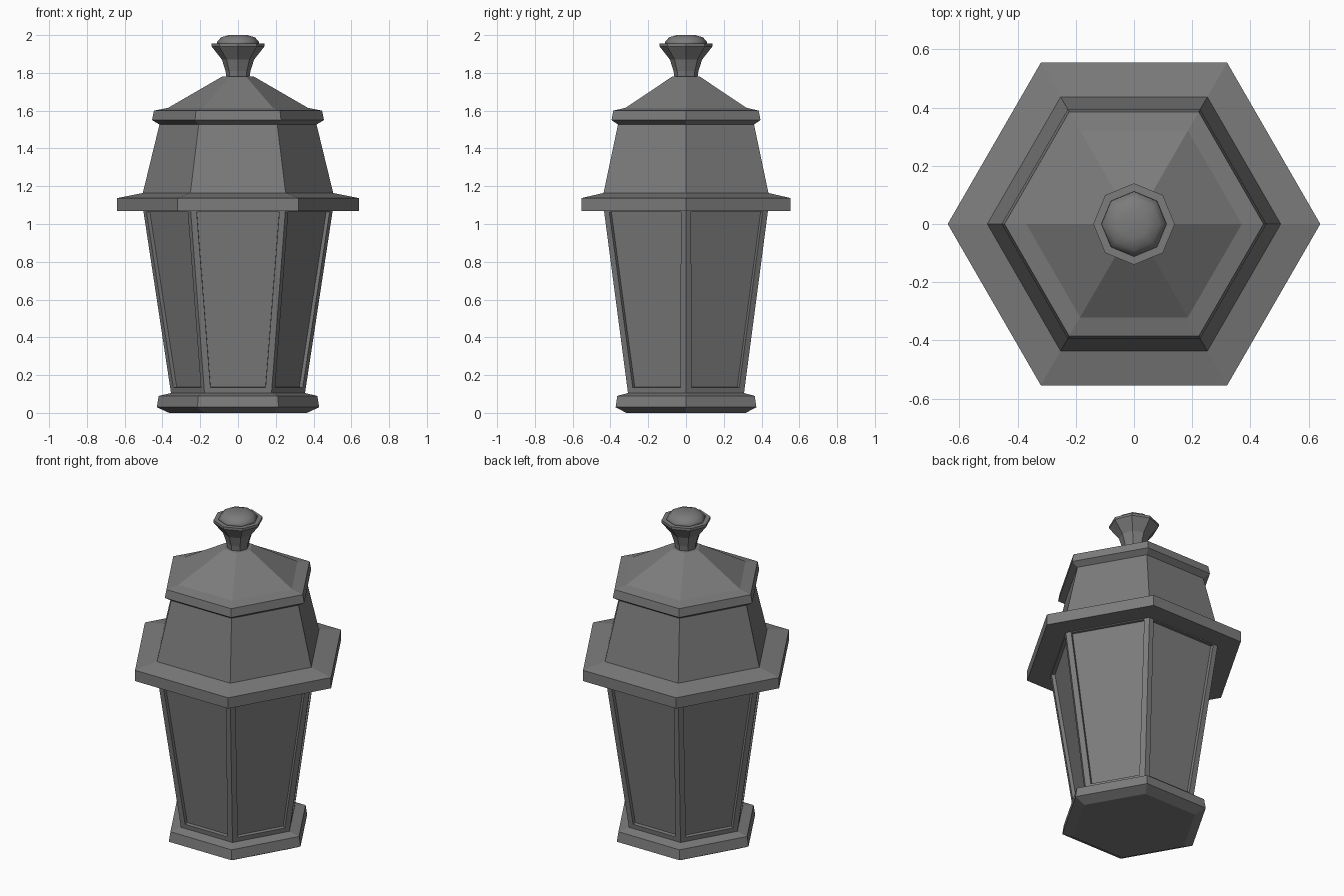
import bpy, bmesh
from math import cos, sin, tau

cube = bpy.data.objects.get("Cube")
if cube:
    bpy.data.objects.remove(cube)

grey = bpy.data.materials.new("dark grey metal")
grey.use_nodes = True
colour = (0.2, 0.2, 0.2, 1)
grey.diffuse_color = colour
grey.node_tree.nodes["Principled BSDF"].inputs["Base Color"].default_value = colour


def turned(name, profile, sides, panels=False):
    """Closed prism-like solid from (radius, height) rings, corners on the x axis."""
    bm = bmesh.new()
    rings = [[bm.verts.new((r * cos(tau * i / sides), r * sin(tau * i / sides), z))
              for i in range(sides)] for r, z in profile]
    walls = []
    for low, high in zip(rings, rings[1:]):
        for i in range(sides):
            j = (i + 1) % sides
            walls.append(bm.faces.new((low[i], low[j], high[j], high[i])))
    bm.faces.new(rings[0][::-1])
    bm.faces.new(rings[-1])
    bm.normal_update()
    if panels:
        # frame each side, then sink the pane behind it
        bmesh.ops.inset_individual(bm, faces=walls, thickness=0.046)
        bmesh.ops.inset_individual(bm, faces=walls, thickness=0.001, depth=-0.02)
    mesh = bpy.data.meshes.new(name)
    bm.to_mesh(mesh)
    bm.free()
    mesh.materials.append(grey)
    obj = bpy.data.objects.new(name, mesh)
    bpy.context.collection.objects.link(obj)
    return obj


# Hexagonal lantern body, bottom to top
turned("base", [(0.365, 0), (0.43, 0.03), (0.42, 0.09), (0.355, 0.105)], 6)
turned("paned_body", [(0.354, 0.1), (0.505, 1.095)], 6, panels=True)
turned("skirt", [(0.64, 1.07), (0.64, 1.137), (0.5, 1.165)], 6)
turned("upper_body", [(0.505, 1.16), (0.415, 1.53)], 6)
turned("roof", [(0.41, 1.523), (0.455, 1.55), (0.445, 1.6), (0.37, 1.615), (0.085, 1.78)], 6)

# Octagonal finial with a rounded knob
turned("finial", [(0.06, 1.77), (0.066, 1.81), (0.085, 1.87), (0.14, 1.94), (0.14, 1.955)], 8)
knob = turned("finial_knob", [(0.113, 1.95), (0.11, 1.965), (0.09, 1.988), (0.05, 2.0)], 8)
knob.data.shade_smooth()
